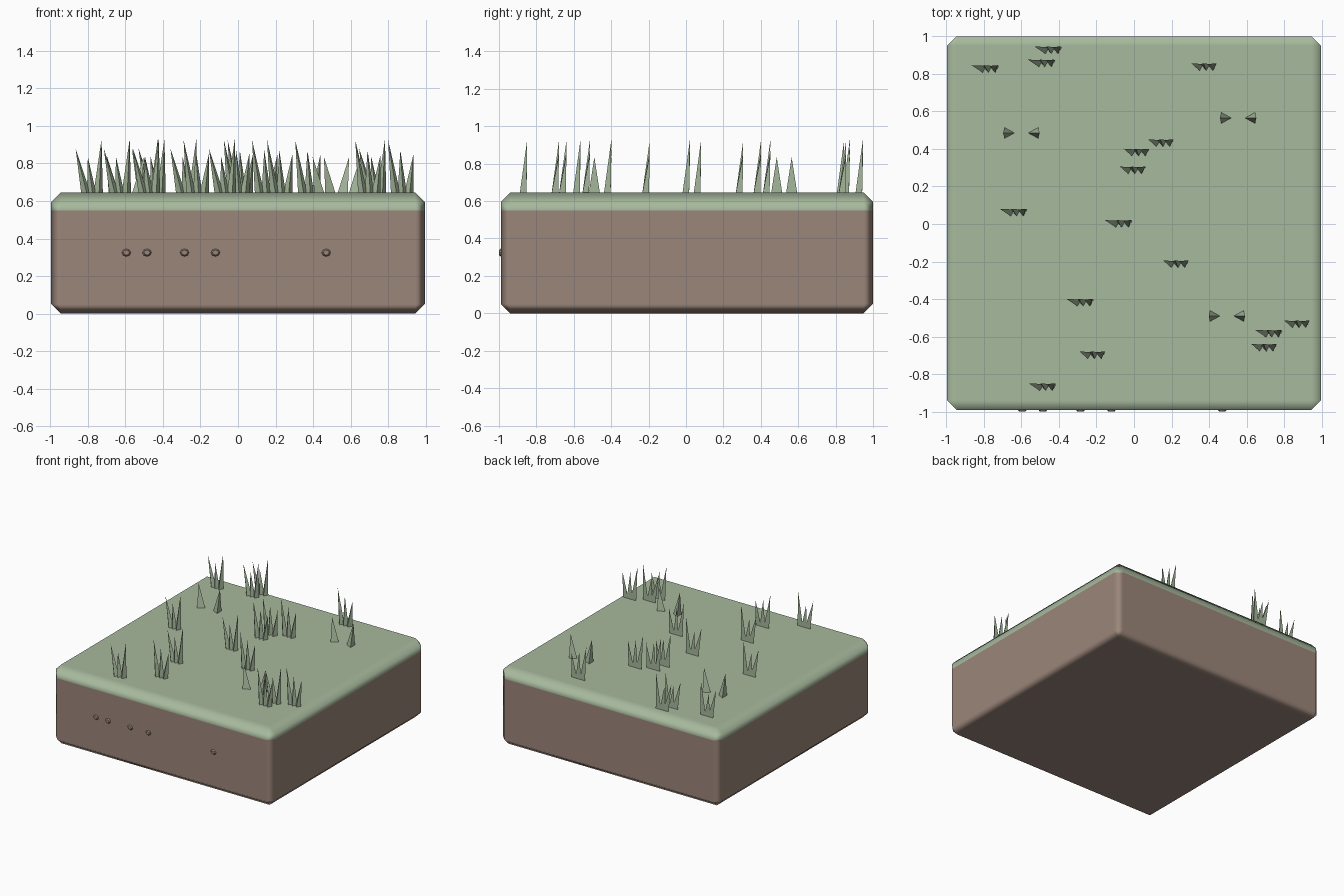
import bpy, bmesh, math
from mathutils import Matrix, Vector

if "Cube" in bpy.data.objects:
    bpy.data.objects.remove(bpy.data.objects["Cube"])


def material(name, rgb):
    m = bpy.data.materials.new(name)
    m.diffuse_color = (*rgb, 1)
    m.use_nodes = True
    m.node_tree.nodes["Principled BSDF"].inputs["Base Color"].default_value = m.diffuse_color
    return m


GRASS = material("grass green", (0.39, 0.49, 0.34))
DIRT = material("dirt brown", (0.33, 0.24, 0.195))

TOP = 0.645       # height of the ground
GRASS_LINE = 0.55  # where grass meets dirt


def finish(bm, name, mats):
    bmesh.ops.recalc_face_normals(bm, faces=bm.faces)
    mesh = bpy.data.meshes.new(name)
    bm.to_mesh(mesh)
    bm.free()
    for m in mats:
        mesh.materials.append(m)
    ob = bpy.data.objects.new(name, mesh)
    bpy.context.collection.objects.link(ob)
    return ob


# Ground block: chamfered box, grass above the line and dirt below
bm = bmesh.new()
bmesh.ops.create_cube(bm, size=1, matrix=Matrix.Translation((0, 0.005, TOP / 2))
                      @ Matrix.Diagonal((1.99, 1.99, TOP, 1)))
bmesh.ops.bevel(bm, geom=bm.edges[:], offset=0.05, segments=1, profile=0.5, affect='EDGES')
bmesh.ops.bisect_plane(bm, geom=bm.verts[:] + bm.edges[:] + bm.faces[:],
                       plane_co=(0, 0, GRASS_LINE), plane_no=(0, 0, 1))
for f in bm.faces:
    f.smooth = True
    f.material_index = 0 if f.calc_center_median().z > GRASS_LINE else 1
block = finish(bm, "ground_block", [GRASS, DIRT])
wn = block.modifiers.new("flat_faces", 'WEIGHTED_NORMAL')
wn.weight = 100


def blade(bm, base, tip):
    """Three-sided spike from three ground points (x, y) to a tip."""
    vs = [bm.verts.new((x, y, TOP - 0.005)) for x, y in base]
    t = bm.verts.new(tip)
    bm.faces.new(vs)
    for i in range(3):
        bm.faces.new((vs[i], vs[(i + 1) % 3], t))


# Grass tufts: three leaning blades each, as (base x, tip x, tip height)
TALL_RIGHT = [(-0.03, -0.085, 0.88), (0.0, -0.02, 0.835), (0.035, 0.053, 0.93)]
TALL_LEFT = [(-0.035, -0.075, 0.925), (0.0, -0.01, 0.87), (0.035, 0.06, 0.85)]


def tufts(name, places, shape):
    bm = bmesh.new()
    for x, y in places:
        for bx, tx, h in shape:
            blade(bm, [(x + bx - 0.025, y + 0.012), (x + bx + 0.025, y + 0.012),
                       (x + bx + 0.005, y - 0.024)], (x + tx, y + 0.016, h))
    finish(bm, name, [GRASS])


tufts("grass_tufts_tall_right",
      [(-0.78, 0.83), (-0.48, 0.86), (-0.445, 0.93), (-0.63, 0.065), (-0.07, 0.005),
       (-0.275, -0.415), (-0.475, -0.865), (0.73, -0.58)], TALL_RIGHT)
tufts("grass_tufts_tall_left",
      [(0.38, 0.84), (0.15, 0.435), (0.02, 0.385), (0.0, 0.29), (0.23, -0.21),
       (-0.215, -0.695), (0.70, -0.655), (0.875, -0.53)], TALL_LEFT)

# Sprouts: mirrored pairs of single blades leaning apart
bm = bmesh.new()
for cx, y in [(-0.6, 0.485), (0.555, 0.565), (0.495, -0.49)]:
    for s in (-1, 1):
        blade(bm, [(cx + s * 0.035, y), (cx + s * 0.09, y + 0.03), (cx + s * 0.09, y - 0.03)],
              (cx + s * 0.097, y, 0.835))
finish(bm, "grass_sprouts", [GRASS])

# Pebbles: small blunt studs on the front face
bm = bmesh.new()
for x in (-0.595, -0.485, -0.285, -0.12, 0.47):
    mat = (Matrix.Translation((x, -0.992, 0.325)) @ Matrix.Rotation(math.pi / 2, 4, 'X')
           @ Matrix.Diagonal((1.0, 0.85, 1.0, 1)))
    bmesh.ops.create_cone(bm, cap_ends=True, segments=8, radius1=0.029, radius2=0.016,
                          depth=0.016, matrix=mat)
finish(bm, "pebbles", [DIRT])
